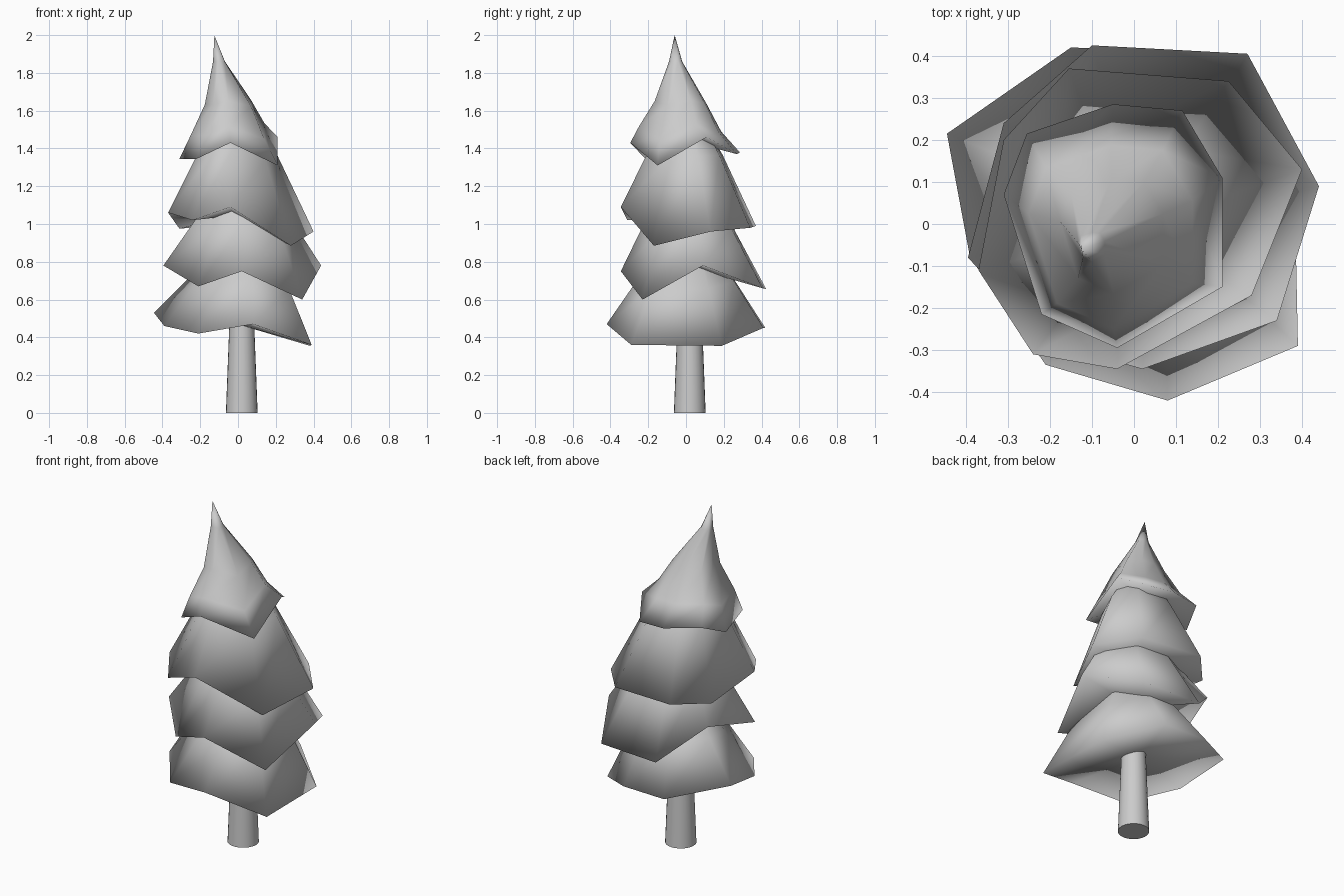
import bpy
import bmesh
from mathutils import Vector

default_cube = bpy.data.objects.get("Cube")
if default_cube:
    bpy.data.objects.remove(default_cube, do_unlink=True)

# One plain colour for the whole tree
grey = bpy.data.materials.new("plain_grey")
grey.use_nodes = True
colour = (0.6, 0.6, 0.6, 1)
grey.diffuse_color = colour
shader = next(n for n in grey.node_tree.nodes if n.type == "BSDF_PRINCIPLED")
shader.inputs["Base Color"].default_value = colour


def finish(name, bm):
    """Turn a bmesh into a smooth, coloured object."""
    bmesh.ops.recalc_face_normals(bm, faces=bm.faces)
    mesh = bpy.data.meshes.new(name)
    bm.to_mesh(mesh)
    bm.free()
    mesh.materials.append(grey)
    for face in mesh.polygons:
        face.use_smooth = True
    obj = bpy.data.objects.new(name, mesh)
    bpy.context.collection.objects.link(obj)


def bridge(bm, lower, upper):
    """Join two closed rings of equal length with quads."""
    count = len(lower)
    for i in range(count):
        j = (i + 1) % count
        bm.faces.new((lower[i], lower[j], upper[j], upper[i]))


def fan(bm, ring, point):
    """Close a ring with triangles meeting at a point."""
    tip = bm.verts.new(point)
    for i, vert in enumerate(ring):
        bm.faces.new((vert, ring[(i + 1) % len(ring)], tip))


def make_tier(name, rim, rings, tip, hollow):
    """Build a drooping skirt of foliage.

    rim: ragged lower edge in hundredths of a unit
    rings: (share of rim size, centre x, centre y, height), from the rim up
    hollow: how far the underside rises above the average rim height
    """
    bm = bmesh.new()
    points = [Vector(p) / 100 for p in rim]
    middle = sum(points, Vector()) / len(points)
    edge = [bm.verts.new(p) for p in points]
    last = edge
    for share, x, y, z in rings:
        centre = Vector((x, y, z))
        ring = []
        for p in points:
            # The raggedness fades faster than the width
            offset = (p - middle) * share
            offset.z *= share
            ring.append(bm.verts.new(centre + offset))
        bridge(bm, last, ring)
        last = ring
    fan(bm, last, tip)
    # Shallow concave underside
    fan(bm, edge, middle + Vector((0, 0, hollow)))
    finish(name, bm)


# Foliage, from the ground up
make_tier(
    "bottom_foliage",
    [(39, -29, 36), (38, 19, 35.5), (12, 41, 45), (-15, 42, 45),
     (-44.5, 21.5, 53), (-39, -8, 46), (-21, -33.5, 42), (8, -42, 47)],
    [(0.62, 0.01, 0.01, 0.69), (0.25, 0, 0, 0.95)],
    (0, 0, 1), 0.04)

make_tier(
    "lower_middle_foliage",
    [(34, -23, 60), (44, 9, 78), (27, 40.5, 66), (-10, 42.5, 65.5),
     (-31, 24, 85), (-39.5, -8, 78), (-21, -28, 67), (2, -34.5, 75)],
    [(0.61, 0.02, 0.01, 1.0), (0.25, 0, 0, 1.25)],
    (0, 0, 1.3), 0.05)

make_tier(
    "upper_middle_foliage",
    [(28, -17, 88.5), (40, 13, 96), (22.5, 34, 98), (-15.5, 37, 99),
     (-31, 20, 97.5), (-37, -11, 106), (-24, -31, 102), (-4, -34.5, 109)],
    [(0.54, -0.02, 0, 1.37), (0.25, -0.04, -0.01, 1.56)],
    (-0.05, -0.01, 1.6), 0.05)

make_tier(
    "top_foliage",
    [(21, -15, 131), (21, 11, 146), (11.5, 27, 137), (-5, 28.5, 138),
     (-25.5, 21.5, 141), (-31, 7, 134.5), (-22, -21.5, 134.5),
     (-4, -29.5, 143)],
    [(0.75, -0.05, 0, 1.49), (0.47, -0.05, -0.01, 1.64),
     (0.12, -0.1, -0.05, 1.86)],
    (-0.125, -0.06, 2), 0.05)

# Tapered trunk with a sharp bottom edge
bpy.ops.mesh.primitive_cone_add(
    vertices=24, radius1=0.084, radius2=0.057, depth=0.7,
    location=(0.02, 0.02, 0.35))
trunk = bpy.context.object
trunk.name = "trunk"
trunk.data.materials.append(grey)
bpy.ops.object.shade_smooth_by_angle()
